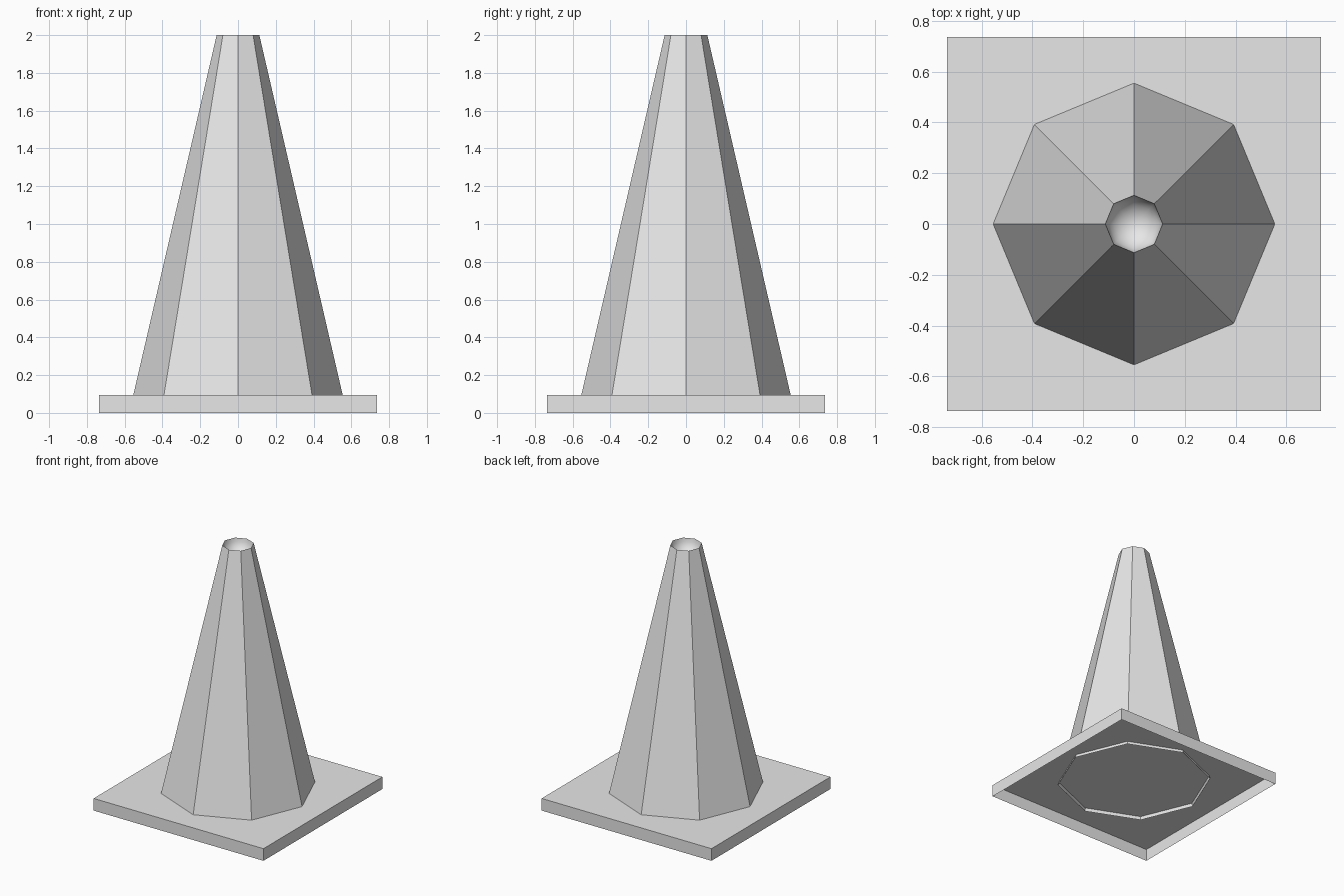
import bpy
import math

cube = bpy.data.objects.get("Cube")
if cube:
    bpy.data.objects.remove(cube, do_unlink=True)

SIDES = 8
PLATE_HALF, PLATE_TOP = 0.735, 0.095
RIM_RADIUS, RIM_HEIGHT = 0.113, 2.0
FOOT_RADIUS, FOOT_HEIGHT = 0.56, 0.07

grey = bpy.data.materials.new("plain grey")
grey.use_nodes = True
colour = (0.8, 0.8, 0.8, 1)
grey.diffuse_color = colour
grey.node_tree.nodes["Principled BSDF"].inputs["Base Color"].default_value = colour


def make_object(name, verts, faces, smooth=False):
    mesh = bpy.data.meshes.new(name)
    mesh.from_pydata(verts, [], faces)
    mesh.materials.append(grey)
    for poly in mesh.polygons:
        poly.use_smooth = smooth
    obj = bpy.data.objects.new(name, mesh)
    bpy.context.collection.objects.link(obj)
    return obj


def ring(radius, z, sides, turn=0.0):
    angles = [turn + math.tau * i / sides for i in range(sides)]
    return [(radius * math.cos(a), radius * math.sin(a), z) for a in angles]


def band(lower, upper, sides):
    """Outward faces joining two rings, given their first vertex indices."""
    return [(lower + i, lower + (i + 1) % sides,
             upper + (i + 1) % sides, upper + i) for i in range(sides)]


# Square base plate, hollow underneath
corner = PLATE_HALF * math.sqrt(2)
make_object("base_plate",
            ring(corner, 0, 4, math.pi / 4) + ring(corner, PLATE_TOP, 4, math.pi / 4),
            band(0, 4, 4) + [(4, 5, 6, 7)])

# Faceted cone, open at both ends, its foot poking through the plate
make_object("cone_body",
            ring(FOOT_RADIUS, FOOT_HEIGHT, SIDES) + ring(RIM_RADIUS, RIM_HEIGHT, SIDES),
            band(0, SIDES, SIDES))

# Smooth rounded hollow inside the mouth of the cone
STEPS = 6
verts, faces = [], []
for step in range(STEPS):
    a = math.pi / 2 * step / STEPS
    verts += ring(RIM_RADIUS * math.cos(a), RIM_HEIGHT - RIM_RADIUS * math.sin(a), SIDES)
    if step:
        faces += band((step - 1) * SIDES, step * SIDES, SIDES)
verts.append((0, 0, RIM_HEIGHT - RIM_RADIUS))
last = (STEPS - 1) * SIDES
faces += [(last + i, last + (i + 1) % SIDES, len(verts) - 1) for i in range(SIDES)]
make_object("mouth_hollow", verts, faces, smooth=True)
